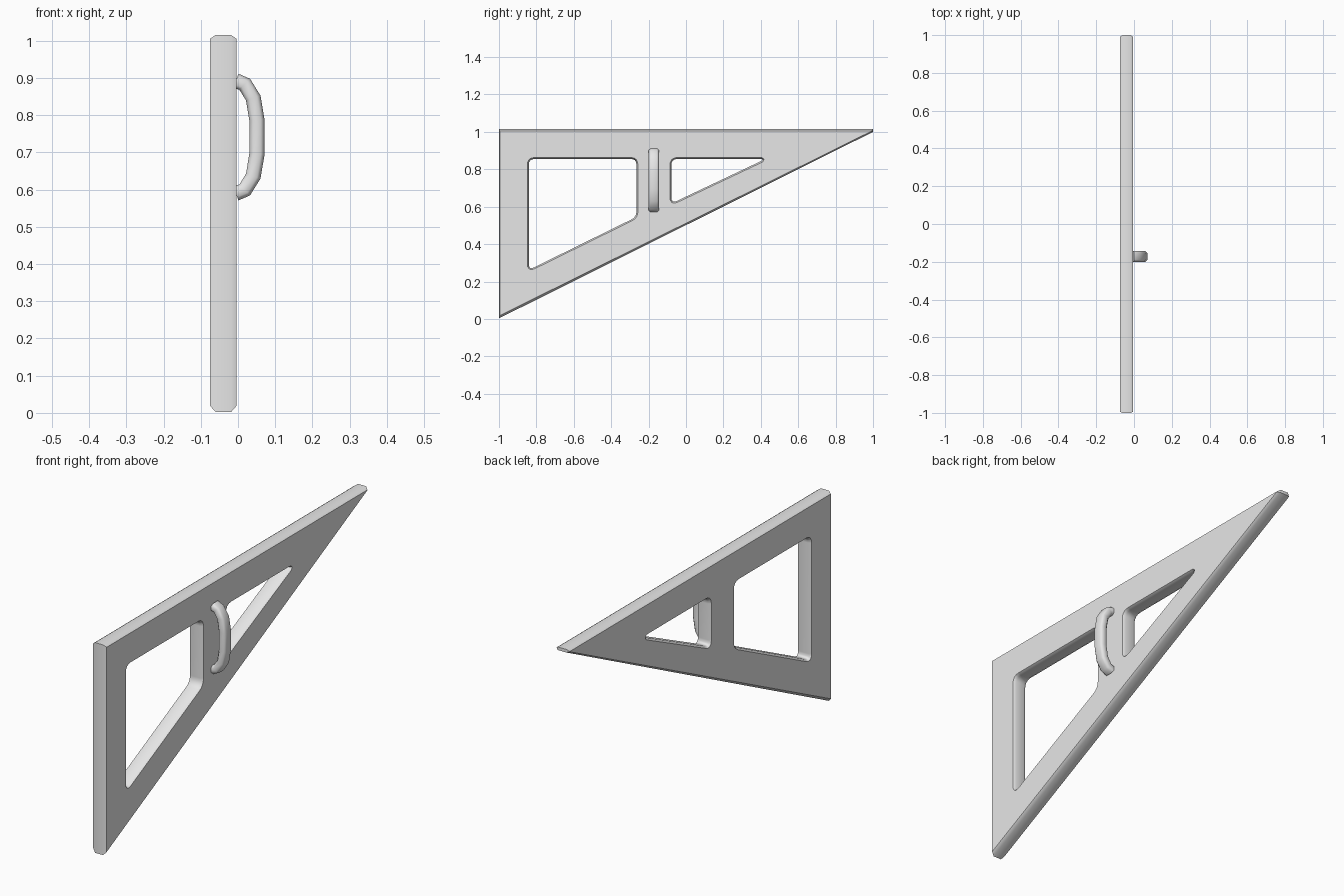
import bpy, bmesh, math
from mathutils import Vector

if "Cube" in bpy.data.objects:
    bpy.data.objects.remove(bpy.data.objects["Cube"], do_unlink=True)

grey = bpy.data.materials.new("light grey")
grey.use_nodes = True
grey.diffuse_color = (0.8, 0.8, 0.8, 1)
grey.node_tree.nodes["Principled BSDF"].inputs["Base Color"].default_value = (0.8, 0.8, 0.8, 1)


def finish(name, bm, angle):
    bmesh.ops.recalc_face_normals(bm, faces=bm.faces)
    mesh = bpy.data.meshes.new(name)
    bm.to_mesh(mesh)
    bm.free()
    mesh.materials.append(grey)
    obj = bpy.data.objects.new(name, mesh)
    bpy.context.collection.objects.link(obj)
    bpy.ops.object.select_all(action='DESELECT')
    obj.select_set(True)
    bpy.context.view_layer.objects.active = obj
    bpy.ops.object.shade_smooth_by_angle(angle=math.radians(angle))
    weighted = obj.modifiers.new("Even shading", 'WEIGHTED_NORMAL')
    weighted.keep_sharp = True
    return obj


def fillet(corners, cut, steps=4):
    """Round every corner with a quadratic arc; cut is the length taken off."""
    pts = [Vector(c) for c in corners]
    out = []
    for i, p in enumerate(pts):
        a = p + (pts[i - 1] - p).normalized() * cut
        b = p + (pts[(i + 1) % len(pts)] - p).normalized() * cut
        for s in range(steps + 1):
            t = s / steps
            out.append(a * (1 - t) ** 2 + p * 2 * t * (1 - t) + b * t * t)
    return out


def widen(loop, d):
    """Offset a clockwise loop outward."""
    out = []
    for i, p in enumerate(loop):
        t = (loop[(i + 1) % len(loop)] - loop[i - 1]).normalized()
        out.append(p + Vector((-t.y, t.x)) * d)
    return out


def bridge(bm, a, b):
    for i in range(len(a)):
        j = (i + 1) % len(a)
        bm.faces.new((a[i], a[j], b[j], b[i]))


# Triangular frame: each outline is (rim loop, face loop) in y, z
rim = [Vector(p) for p in ((-1, 0.003), (-1, 1.015), (1, 1.015), (1, 1.0))]
face = [Vector(p) for p in ((-0.994, 0.019), (-0.994, 1.005), (0.99, 1.005), (0.99, 1.003))]
large = fillet([(-0.84, 0.855), (-0.265, 0.855), (-0.265, 0.545), (-0.84, 0.262)], 0.03)
small = fillet([(-0.078, 0.855), (0.425, 0.855), (-0.078, 0.617)], 0.032)
outlines = [(rim, face), (large, widen(large, 0.008)), (small, widen(small, 0.008))]

BACK, FRONT, CHAMFER = -0.075, -0.004, 0.014
bm = bmesh.new()
caps = {BACK: [], FRONT: []}
for inner, outer in outlines:
    rings = []
    for x, loop in ((BACK, outer), (BACK + CHAMFER, inner),
                    (FRONT - CHAMFER, inner), (FRONT, outer)):
        rings.append([bm.verts.new((x, p.x, p.y)) for p in loop])
    for a, b in zip(rings, rings[1:]):
        bridge(bm, a, b)
    for x, ring in ((BACK, rings[0]), (FRONT, rings[-1])):
        for i in range(len(ring)):
            caps[x].append(bm.edges.get((ring[i - 1], ring[i])))
for x, edges in caps.items():
    bmesh.ops.triangle_fill(bm, edges=edges, use_beauty=True, normal=(1, 0, 0))
finish("triangle_frame", bm, 50)

# Bowed grip on the +x face, swept as a chamfered oblong section
half = [(-0.006, 0.151), (0.018, 0.142), (0.041, 0.105), (0.051, 0.045)]
path = [Vector(p) for p in half] + [Vector((x, -z)) for x, z in reversed(half)]
section = [(-0.5, 1), (0.5, 1), (1, 0.6), (1, -0.6),
           (0.5, -1), (-0.5, -1), (-1, -0.6), (-1, 0.6)]
bm = bmesh.new()
rings = []
for i, p in enumerate(path):
    t = (path[min(i + 1, len(path) - 1)] - path[max(i - 1, 0)]).normalized()
    n = Vector((-t.y, t.x)) * 0.0205
    rings.append([bm.verts.new((p.x + n.x * u, -0.172 + 0.028 * v, 0.741 + p.y + n.y * u))
                  for u, v in section])
for a, b in zip(rings, rings[1:]):
    bridge(bm, a, b)
bm.faces.new(rings[0])
bm.faces.new(rings[-1])
finish("grip_handle", bm, 50)
